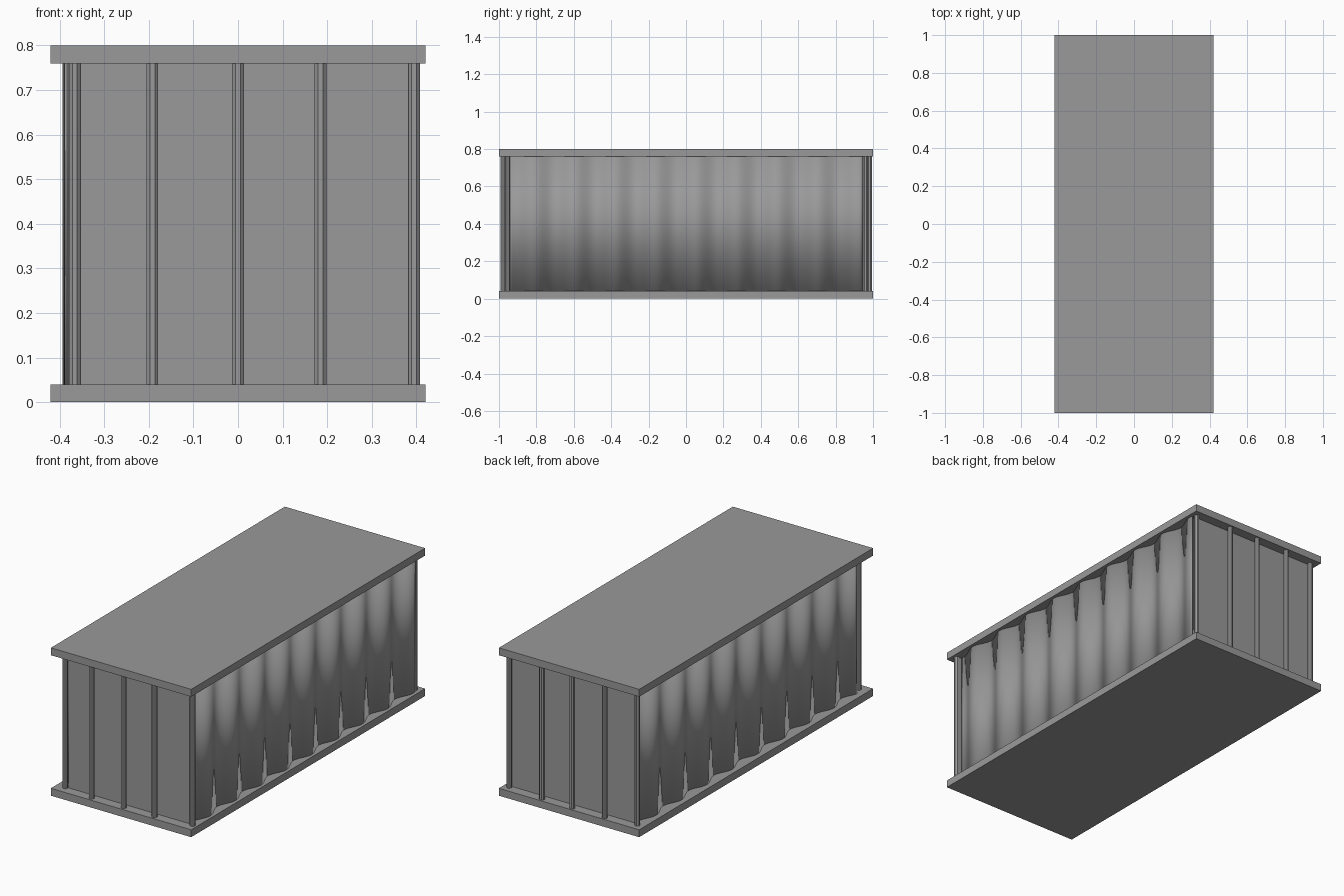
import bpy, bmesh, math

cube = bpy.data.objects.get("Cube")
if cube:
    bpy.data.objects.remove(cube, do_unlink=True)

grey = bpy.data.materials.new("steel_grey")
grey.use_nodes = True
colour = (0.32, 0.32, 0.32, 1)
grey.diffuse_color = colour
grey.node_tree.nodes["Principled BSDF"].inputs["Base Color"].default_value = colour

FLOOR, CEILING = 0.04, 0.76


def add_object(name, bm, smooth=False):
    bmesh.ops.recalc_face_normals(bm, faces=bm.faces)
    mesh = bpy.data.meshes.new(name)
    bm.to_mesh(mesh)
    bm.free()
    mesh.materials.append(grey)
    for p in mesh.polygons:
        p.use_smooth = smooth
    obj = bpy.data.objects.new(name, mesh)
    bpy.context.collection.objects.link(obj)
    return obj


def slab(name, z0, z1):
    bm = bmesh.new()
    bmesh.ops.create_cube(bm, size=1)
    bmesh.ops.scale(bm, vec=(0.84, 2, z1 - z0), verts=bm.verts)
    bmesh.ops.translate(bm, vec=(0, 0, (z0 + z1) / 2), verts=bm.verts)
    add_object(name, bm)


def wall(name, path, smooth=False):
    """Thin sheet standing on a plan path between floor and ceiling."""
    bm = bmesh.new()
    low = [bm.verts.new((x, y, FLOOR)) for x, y in path]
    high = [bm.verts.new((x, y, CEILING)) for x, y in path]
    for i in range(len(path) - 1):
        bm.faces.new((low[i], low[i + 1], high[i + 1], high[i]))
    obj = add_object(name, bm, smooth)
    mod = obj.modifiers.new("thickness", 'SOLIDIFY')
    mod.thickness = 0.003
    mod.offset = 0


def wave(x, y0, y1, amp=0.017, period=0.217, steps=140):
    ys = [y0 + (y1 - y0) * i / steps for i in range(steps + 1)]
    return [(x + amp * math.sin(math.tau * y / period), y) for y in ys]


def post(name, x, y, radius=0.014):
    """Octagonal upright with flats facing front and sides."""
    bm = bmesh.new()
    bmesh.ops.create_cone(bm, cap_ends=True, segments=8, radius1=radius,
                          radius2=radius, depth=CEILING - FLOOR)
    for v in bm.verts:
        a = math.atan2(v.co.y, v.co.x)
        a = (math.floor(a / (math.pi / 4) + 0.01) + 0.5) * math.pi / 4
        v.co.x, v.co.y = radius * math.cos(a), radius * math.sin(a)
    bmesh.ops.translate(bm, vec=(x, y, (FLOOR + CEILING) / 2), verts=bm.verts)
    add_object(name, bm)


# Base and roof
slab("floor_slab", 0, FLOOR)
slab("roof_slab", CEILING, 0.8)

# Corrugated long sides
wall("right_wall", wave(0.385, -0.94, 0.945), True)
wall("left_wall", wave(-0.373, -0.905, 0.945), True)

# Flat end panels
wall("front_panel", [(-0.353, -0.945), (0.385, -0.945)])
wall("back_panel", [(-0.375, 0.945), (0.385, 0.945)])

# Uprights: corner posts sit slightly further in than the middle ones
rows = {"front": (-1, (-0.366, -0.192, 0, 0.185, 0.395), 0.978, 0.953),
        "back": (1, (-0.381, -0.2, -0.005, 0.175, 0.385), 0.981, 0.96)}
for end, (sign, xs, mid_y, corner_y) in rows.items():
    for i, x in enumerate(xs):
        corner = i in (0, len(xs) - 1)
        post(f"{end}_post_{i + 1}", x, sign * (corner_y if corner else mid_y))
